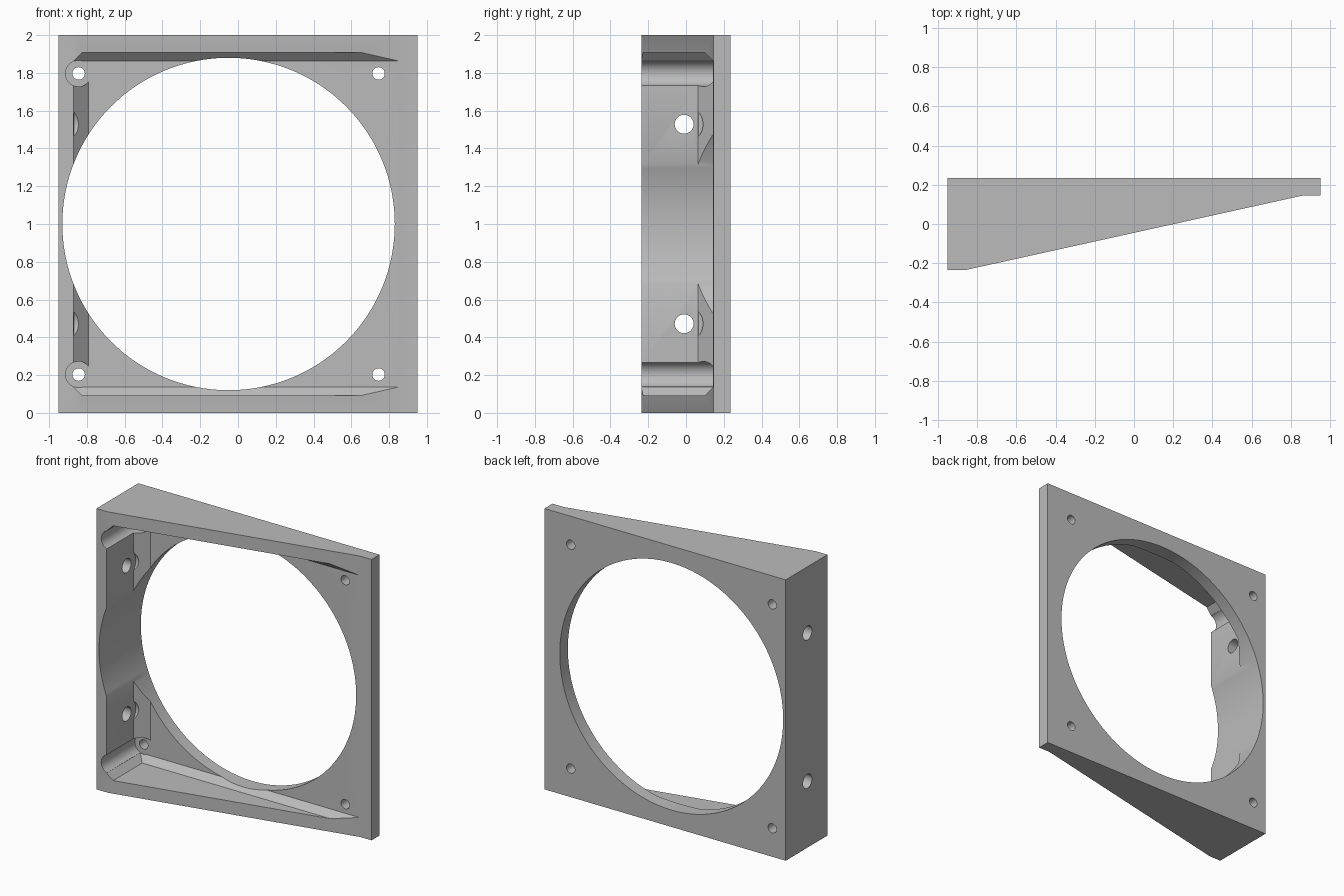
import bpy, bmesh
from math import radians
from mathutils import Matrix, Vector

if "Cube" in bpy.data.objects:
    bpy.data.objects.remove(bpy.data.objects["Cube"])

grey = bpy.data.materials.new("plain grey")
grey.use_nodes = True
COLOUR = (0.5, 0.5, 0.5, 1)
grey.diffuse_color = COLOUR
grey.node_tree.nodes["Principled BSDF"].inputs["Base Color"].default_value = COLOUR


def add_object(name, bm):
    bmesh.ops.recalc_face_normals(bm, faces=bm.faces)
    mesh = bpy.data.meshes.new(name)
    bm.to_mesh(mesh)
    bm.free()
    mesh.materials.append(grey)
    obj = bpy.data.objects.new(name, mesh)
    bpy.context.collection.objects.link(obj)
    return obj


def prism(name, outline, z0, z1):
    """Extrude an x-y outline upward."""
    bm = bmesh.new()
    face = bm.faces.new([bm.verts.new((x, y, z0)) for x, y in outline])
    top = bmesh.ops.extrude_face_region(bm, geom=[face])["geom"]
    bmesh.ops.translate(bm, vec=(0, 0, z1 - z0),
                        verts=[v for v in top if isinstance(v, bmesh.types.BMVert)])
    return add_object(name, bm)


def hull(name, points):
    bm = bmesh.new()
    for p in points:
        bm.verts.new(p)
    bmesh.ops.convex_hull(bm, input=bm.verts)
    bmesh.ops.dissolve_limit(bm, angle_limit=0.01, verts=bm.verts, edges=bm.edges)
    return add_object(name, bm)


def rod(name, start, end, radius, sides):
    """Cylinder between two points."""
    a, b = Vector(start), Vector(end)
    turn = (b - a).to_track_quat('Z', 'Y').to_matrix().to_4x4()
    bm = bmesh.new()
    bmesh.ops.create_cone(bm, cap_ends=True, segments=sides, radius1=radius,
                          radius2=radius, depth=(b - a).length,
                          matrix=Matrix.Translation((a + b) / 2) @ turn)
    return add_object(name, bm)


def combine(target, tool, operation='DIFFERENCE'):
    tool.hide_render = True
    mod = target.modifiers.new(tool.name, 'BOOLEAN')
    mod.operation, mod.object, mod.solver = operation, tool, 'EXACT'
    bpy.context.view_layer.objects.active = target
    bpy.ops.object.modifier_apply(modifier=mod.name)
    bpy.data.objects.remove(tool)


# Tapered body
FLOOR = 0.144
frame = prism("wedge_frame", [(-0.95, 0.235), (0.95, 0.235), (0.95, 0.145),
                              (0.86, 0.145), (-0.86, -0.235), (-0.95, -0.235)], 0, 2)

# Front pocket with bevelled corners and floor edges
half = [(-0.87, -0.5, 0.862), (-0.87, FLOOR, 0.862), (-0.825, -0.5, 0.907),
        (-0.825, 0.10, 0.907), (1.2, -0.5, 0.907), (1.2, 0.10, 0.907),
        (1.2, FLOOR, 0.862), (1.2, -0.5, 0.862)]
combine(frame, hull("pocket", [(x, y, 1 + s * z) for x, y, z in half for s in (1, -1)]))

# Sloped fillet along the foot of the thick wall
combine(frame, prism("wall_fillet", [(-0.9, 0.035), (-0.76, 0.174), (-0.9, 0.174)],
                     0.2, 1.8), 'UNION')

# Large round opening
CX = -0.05
combine(frame, rod("main_bore", (CX, -0.6, 1), (CX, 0.6, 1), 0.88, 128))

for s in (1, -1):
    # Corner screw holes, with head clearance on the thick side
    z = 1 + s * 0.797
    combine(frame, rod("head_clearance", (-0.844, -0.5, z), (-0.844, FLOOR, z), 0.069, 48))
    for x in (-0.844, 0.744):
        combine(frame, rod("screw_hole", (x, -0.5, z), (x, 0.5, z), 0.033, 32))
    # Side wall holes, with a shallow seat cut into the fillet
    z = 1 + s * 0.528
    combine(frame, rod("side_seat", (-0.869, -0.01, z), (-0.7, -0.01, z), 0.1, 48))
    combine(frame, rod("side_hole", (-1.2, -0.01, z), (-0.7, -0.01, z), 0.05, 32))

bpy.ops.object.select_all(action='DESELECT')
frame.select_set(True)
bpy.context.view_layer.objects.active = frame
bpy.ops.object.shade_smooth_by_angle(angle=radians(25))
